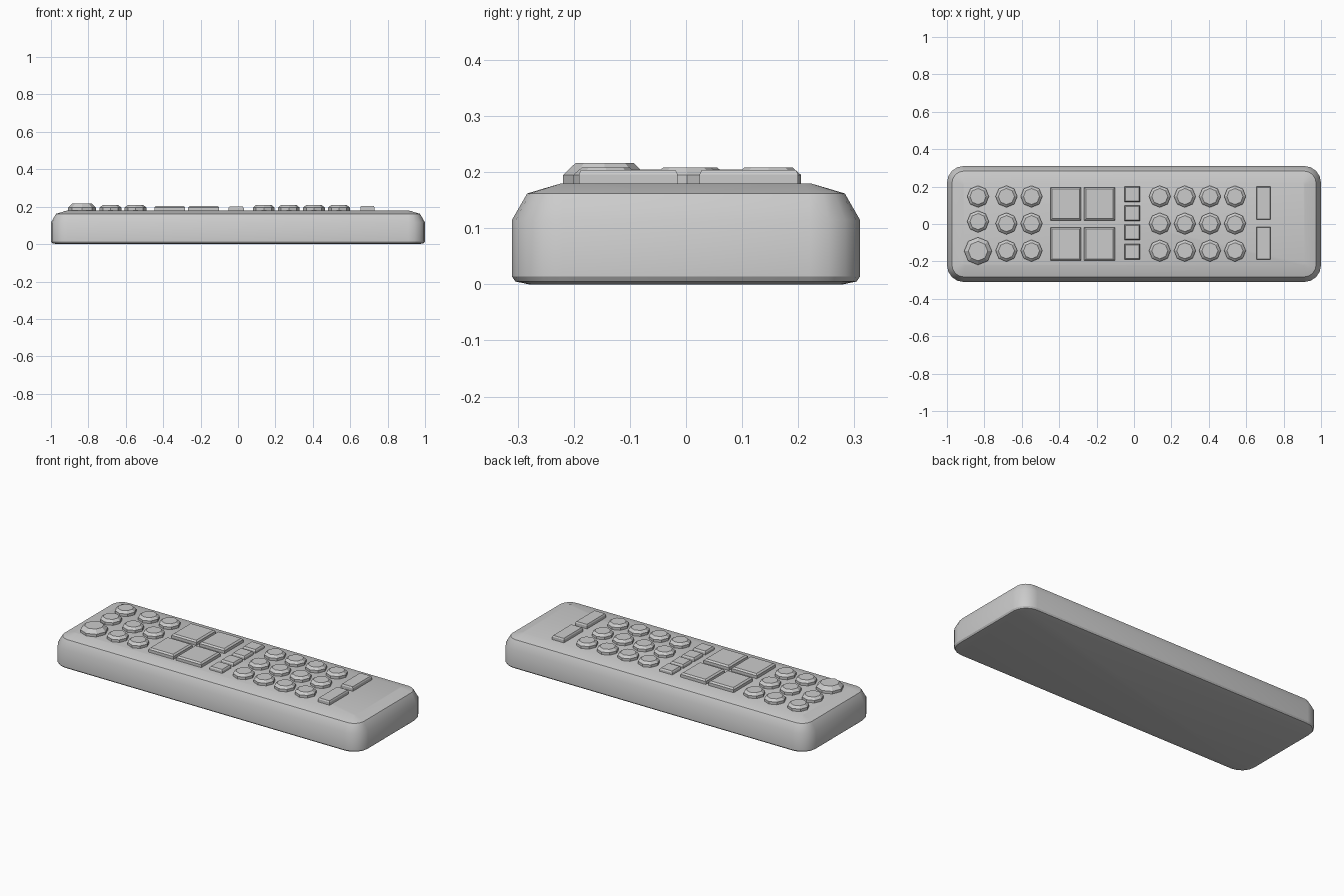
import bpy, bmesh, math

if "Cube" in bpy.data.objects:
    bpy.data.objects.remove(bpy.data.objects["Cube"])

def loft(name, rings, smooth=None):
    """Closed solid skinned through a stack of equal-length point rings."""
    bm = bmesh.new()
    loops = [[bm.verts.new(p) for p in ring] for ring in rings]
    n = len(loops[0])
    for a, b in zip(loops, loops[1:]):
        for i in range(n):
            j = (i + 1) % n
            bm.faces.new((a[i], a[j], b[j], b[i]))
    bm.faces.new(loops[0][::-1])
    bm.faces.new(loops[-1])
    mesh = bpy.data.meshes.new(name)
    bm.to_mesh(mesh)
    bm.free()
    obj = bpy.data.objects.new(name, mesh)
    bpy.context.collection.objects.link(obj)
    if smooth:
        bpy.ops.object.select_all(action='DESELECT')
        obj.select_set(True)
        bpy.context.view_layer.objects.active = obj
        bpy.ops.object.shade_smooth_by_angle(angle=math.radians(smooth))
    return obj

def rounded_rect(hx, hy, r, z, seg=4):
    pts = []
    for q, (sx, sy) in enumerate(((1, 1), (-1, 1), (-1, -1), (1, -1))):
        for k in range(seg + 1):
            a = (q + k / seg) * math.pi / 2
            pts.append((sx * (hx - r) + r * math.cos(a),
                        sy * (hy - r) + r * math.sin(a), z))
    return pts

def octagon(x, y, r, z):
    return [(x + r * math.cos(i * math.pi / 4),
             y + r * math.sin(i * math.pi / 4), z) for i in range(8)]

def round_button(name, x, y, r, r_top, z_rim, z_top):
    loft(name, [octagon(x, y, r, 0.17), octagon(x, y, r, z_rim),
                octagon(x, y, r_top, z_top)])

def rect_button(name, x, y, hx, hy, z_top, inset=0.009):
    def rect(d, z):
        return [(x + sx * (hx - d), y + sy * (hy - d), z)
                for sx, sy in ((1, 1), (-1, 1), (-1, -1), (1, -1))]
    loft(name, [rect(0, 0.17), rect(0, z_top - 0.008), rect(inset, z_top)])

# Casing: (inset, height) profile around a rounded rectangle
profile = [(0.03, 0), (0.006, 0.005), (0, 0.014), (0, 0.115),
           (0.027, 0.162), (0.088, 0.18)]
loft("casing", [rounded_rect(1 - d, 0.31 - d, max(0.09 - d, 0.012), z)
                for d, z in profile], smooth=30)

# Power button and the two buttons next to it
round_button("power_button", -0.834, -0.145, 0.074, 0.052, 0.195, 0.216)
for i, y in enumerate((0.013, 0.147)):
    round_button(f"source_button_{i}", -0.834, y, 0.058, 0.043, 0.195, 0.208)

# Number and function keys
for c, x in enumerate((-0.682, -0.548, 0.138, 0.272, 0.406, 0.54)):
    for r, y in enumerate((-0.143, 0.002, 0.147)):
        round_button(f"round_key_{c}_{r}", x, y, 0.058, 0.043, 0.195, 0.208)

# Large square pads
for c, x in enumerate((-0.365, -0.184)):
    for r, y in enumerate((-0.107, 0.108)):
        rect_button(f"square_pad_{c}_{r}", x, y, 0.082, 0.088, 0.205)

# Column of small square keys
for i, y in enumerate((-0.149, -0.045, 0.058, 0.159)):
    rect_button(f"small_key_{i}", -0.01, y, 0.041, 0.041, 0.2, 0.005)

# Long rocker keys
for i, y in enumerate((-0.103, 0.112)):
    rect_button(f"rocker_key_{i}", 0.692, y, 0.038, 0.088, 0.204, 0.004)
